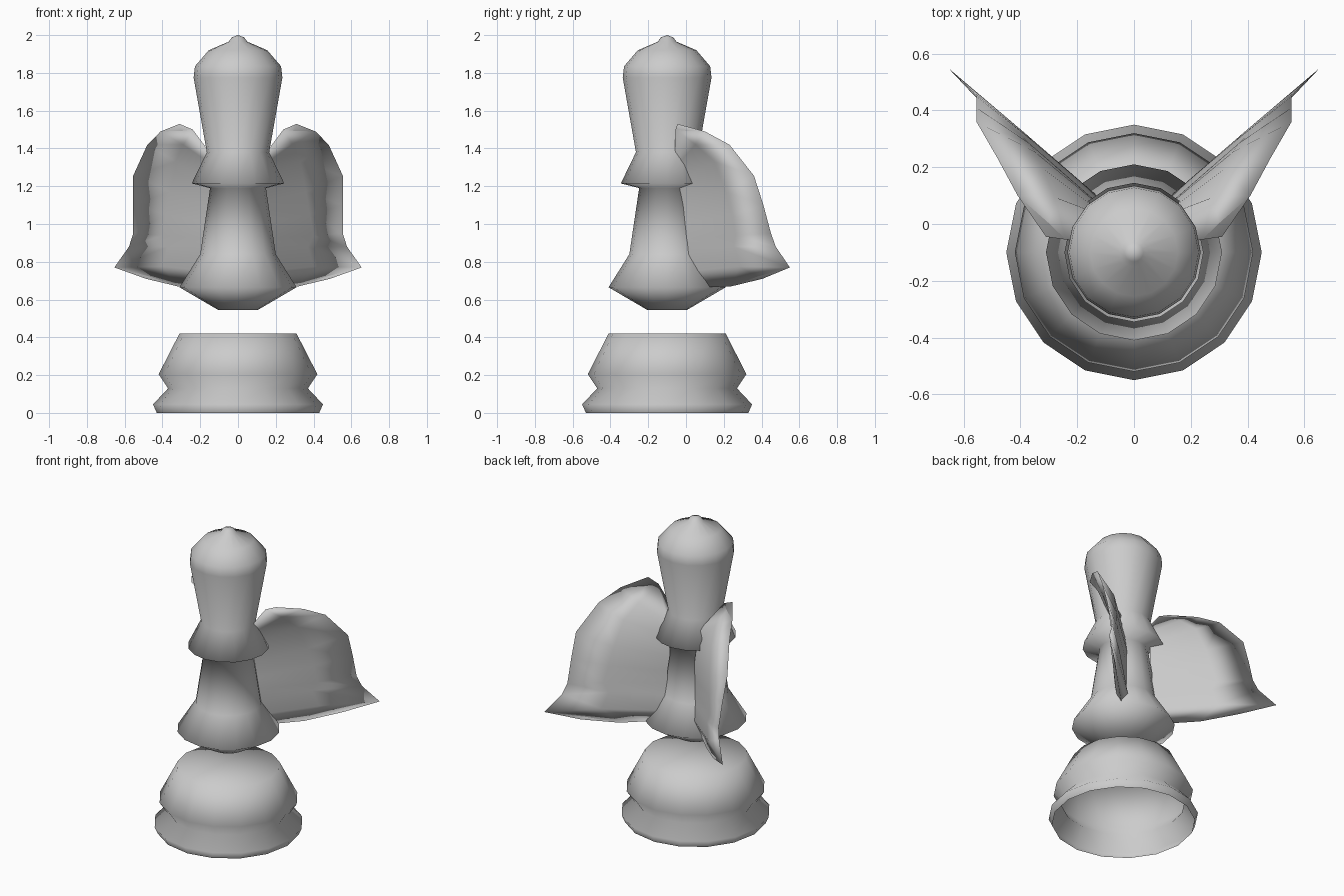
import bpy, bmesh
from math import cos, sin, pi

if "Cube" in bpy.data.objects:
    bpy.data.objects.remove(bpy.data.objects["Cube"])

AXIS_Y = -0.1
SIDES = 16


def finish(name, bm):
    bmesh.ops.remove_doubles(bm, verts=bm.verts[:], dist=0.0005)
    bmesh.ops.recalc_face_normals(bm, faces=bm.faces[:])
    for f in bm.faces:
        f.smooth = True
    me = bpy.data.meshes.new(name)
    bm.to_mesh(me)
    bm.free()
    ob = bpy.data.objects.new(name, me)
    bpy.context.collection.objects.link(ob)
    return ob


def lathe(name, profile):
    bm = bmesh.new()
    rings = [[bm.verts.new((r * cos(2 * pi * i / SIDES),
                            AXIS_Y + r * sin(2 * pi * i / SIDES), z))
              for i in range(SIDES)] if r > 0 else
             [bm.verts.new((0, AXIS_Y, z))] for r, z in profile]
    for a, b in zip(rings, rings[1:]):
        for i in range(SIDES):
            j = (i + 1) % SIDES
            if len(a) == 1:
                bm.faces.new((a[0], b[j], b[i]))
            elif len(b) == 1:
                bm.faces.new((a[i], a[j], b[0]))
            else:
                bm.faces.new((a[i], a[j], b[j], b[i]))
    return finish(name, bm)


# Pedestal, open underneath
lathe("base", [(.43, 0), (.45, .045), (.37, .13), (.42, .205), (.31, .42), (0, .42)])

# Floating body with flared skirt and rounded head
lathe("body", [(0, .545), (.105, .545), (.31, .665), (.2, .84), (.148, 1.19),
               (.245, 1.215), (.165, 1.38), (.235, 1.775), (.228, 1.835),
               (.155, 1.92), (.05, 1.965), (.033, 1.988), (0, 2.0)])

# Wing rows from top to bottom: root, middle fold, outer edge
rows = [
    [(.15, -.06, 1.38), (.24, -.055, 1.50), (.31, -.045, 1.53)],
    [(.13, -.05, 1.31), (.29, .05, 1.42), (.41, .10, 1.49)],
    [(.12, -.05, 1.22), (.33, .15, 1.33), (.48, .23, 1.42)],
    [(.11, -.04, 1.10), (.36, .21, 1.17), (.555, .36, 1.255)],
    [(.12, -.03, 1.00), (.38, .24, 1.05), (.555, .41, 1.10)],
    [(.12, -.03, .92), (.40, .26, .94), (.555, .45, .95)],
    [(.13, -.02, .84), (.37, .25, .88), (.577, .475, .88)],
    [(.15, .02, .75), (.40, .28, .775), (.655, .55, .77)],
    [(.17, .09, .665), (.32, .24, .67), (.487, .405, .71)],
]


# Each wing is a wedge: two layers joined at the outer edge
def wing(name, side):
    bm = bmesh.new()
    grid = []
    last = len(rows) - 1
    for k, (root, mid, edge) in enumerate(rows):
        t = 0 if k in (0, last) else 1
        back_mid = (mid[0] - .01 * t, mid[1] + .045 * t, mid[2])
        back_root = (root[0] - .02 * t, root[1] + .08 * t, root[2])
        grid.append([bm.verts.new((side * x, y, z))
                     for x, y, z in (root, mid, edge, back_mid, back_root)])
    for a, b in zip(grid, grid[1:]):
        for i in range(4):
            bm.faces.new((a[i], a[i + 1], b[i + 1], b[i]))
    return finish(name, bm)


wing("right_wing", 1)
wing("left_wing", -1)
